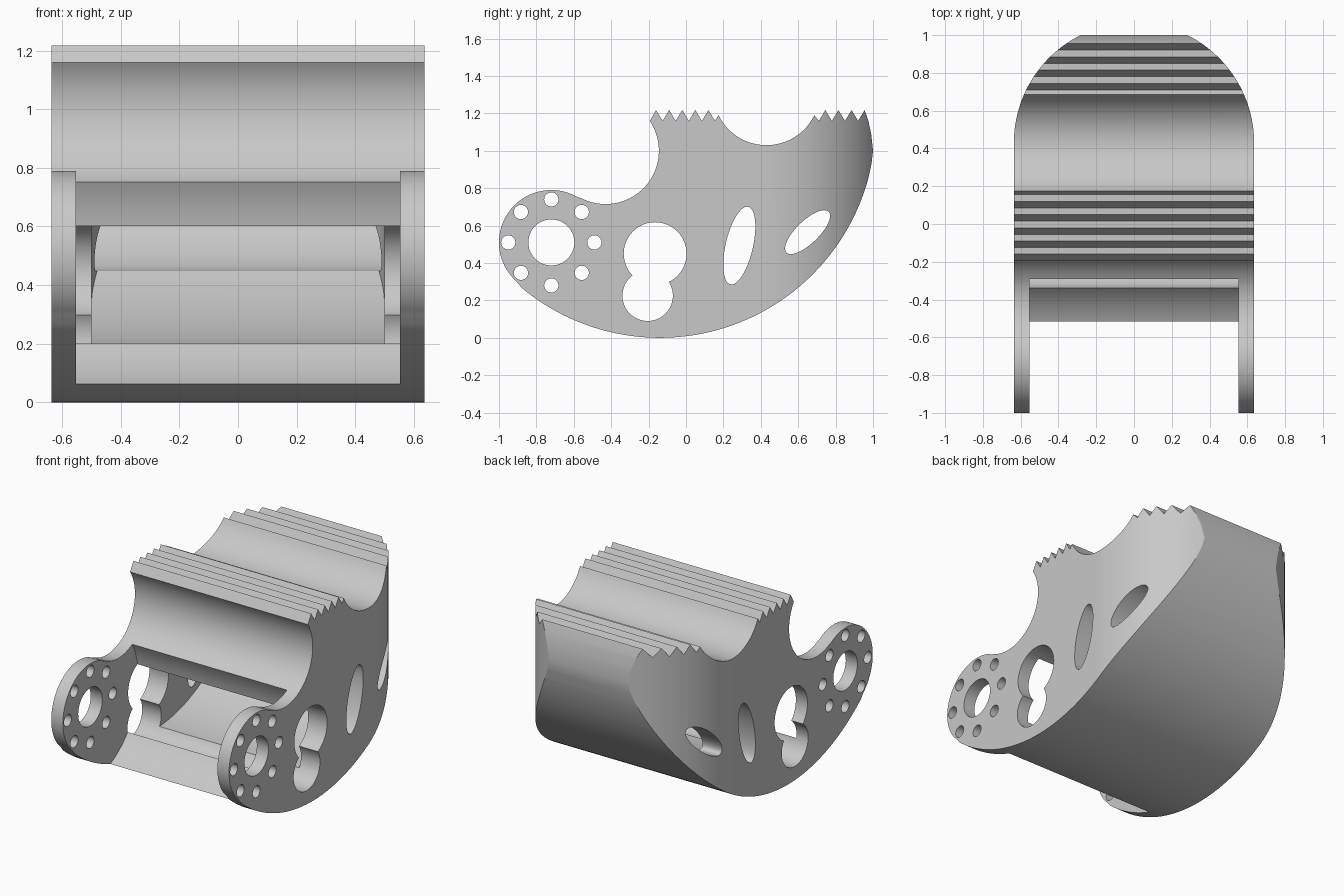
import bpy, bmesh
from math import sin, cos, radians, pi

if "Cube" in bpy.data.objects:
    bpy.data.objects.remove(bpy.data.objects["Cube"], do_unlink=True)

HALF = 0.636          # half width of the body
HUB = (-0.72, 0.51)   # pivot centre in (y, z)
BELLY = (-0.14, 1.155)

grey = bpy.data.materials.new("light_grey")
grey.use_nodes = True
grey.diffuse_color = (0.58, 0.58, 0.58, 1)
grey.node_tree.nodes["Principled BSDF"].inputs["Base Color"].default_value = grey.diffuse_color


def arc(c, r, a0, a1, n):
    """Points on a circle from angle a0 to a1 in degrees."""
    angles = [radians(a0 + (a1 - a0) * i / n) for i in range(n + 1)]
    return [(c[0] + r * cos(a), c[1] + r * sin(a)) for a in angles]


def ellipse(c, a, b, tilt, n=48):
    t = radians(tilt)
    pts = []
    for i in range(n):
        u, v = a * cos(2 * pi * i / n), b * sin(2 * pi * i / n)
        pts.append((c[0] + u * cos(t) - v * sin(t), c[1] + u * sin(t) + v * cos(t)))
    return pts


def prism(name, pts, lo, hi, axis="x"):
    """Extrude a (y, z) outline along x, or an (x, y) outline along z."""
    bm = bmesh.new()
    place = (lambda p, h: (h, p[0], p[1])) if axis == "x" else (lambda p, h: (p[0], p[1], h))
    face = bm.faces.new([bm.verts.new(place(p, lo)) for p in pts])
    ext = bmesh.ops.extrude_face_region(bm, geom=[face], use_keep_orig=True)
    verts = [g for g in ext["geom"] if isinstance(g, bmesh.types.BMVert)]
    step = (hi - lo, 0, 0) if axis == "x" else (0, 0, hi - lo)
    bmesh.ops.translate(bm, verts=verts, vec=step)
    bmesh.ops.recalc_face_normals(bm, faces=bm.faces)
    mesh = bpy.data.meshes.new(name)
    bm.to_mesh(mesh)
    bm.free()
    mesh.materials.append(grey)
    obj = bpy.data.objects.new(name, mesh)
    bpy.context.collection.objects.link(obj)
    return obj


def activate(obj):
    bpy.ops.object.select_all(action="DESELECT")
    obj.select_set(True)
    bpy.context.view_layer.objects.active = obj


def cut(target, cutter, operation="DIFFERENCE"):
    """Apply a boolean and discard the cutter."""
    cutter.hide_render = True
    mod = target.modifiers.new("cut", "BOOLEAN")
    mod.operation, mod.solver, mod.object = operation, "EXACT", cutter
    activate(target)
    bpy.ops.object.modifier_apply(modifier=mod.name)
    bpy.data.objects.remove(cutter, do_unlink=True)


def teeth(first_tip, count, pitch=0.07):
    """Saw teeth as tips with valleys between them."""
    pts = []
    for i in range(count):
        y = first_tip + i * pitch
        pts += [(y, 1.218), (y + pitch / 2, 1.16)]
    return pts


# Side outline: hub, bite, front teeth, scoop, back teeth, round belly
outline = arc(HUB, 0.28, 228.5, 59.4, 40)
outline += arc((-0.43, 1.0), 0.285, 239.4, 394, 40)[1:]
outline += teeth(-0.16, 5)
outline += arc((0.43, 1.315), 0.285, 206, 334, 36)
outline += [(0.71, 1.16)] + teeth(0.745, 4)[:-1]
outline += [(0.975, 1.16), (0.99, 1.09), (1.0, 1.0), (0.992, 0.93)]
outline += arc(BELLY, 1.155, -15, -131.5, 70)[:-1]
body = prism("body", outline, -0.9, 0.9)


def plan(name, r):
    """Plan shape with straight sides and a round back."""
    return prism(name, arc((0, 0.43), r, 0, 180, 64) + [(-r, -1.2), (r, -1.2)], -0.2, 1.5, "z")


cut(body, plan("round_back", HALF), "INTERSECT")

# Slot between the two arms
cut(body, prism("arm_slot", arc(HUB, 0.492, 0, 356.25, 95), -0.553, 0.553))

# Hollow inside following the belly and the round back
hollow = prism("hollow", arc(BELLY, 1.0, 268, 343, 48) + [(-0.05, 0.88), (-0.16, 0.56)], -0.6, 0.6)
cut(hollow, plan("hollow_plan", 0.5), "INTERSECT")
cut(body, hollow)

# Openings through both sides: keyhole, slanted ellipses, hub bore and bolt ring
openings = [
    ((-0.165, 0.45), 0.168, 0.168, 0),
    ((-0.205, 0.225), 0.135, 0.135, 0),
    ((0.285, 0.493), 0.213, 0.073, 77),
    ((0.65, 0.565), 0.157, 0.06, 44),
    (HUB, 0.123, 0.123, 0),
]
openings += [(p, 0.038, 0.038, 0) for p in arc(HUB, 0.23, 0, 315, 7)]
for centre, a, b, tilt in openings:
    cut(body, prism("opening", ellipse(centre, a, b, tilt), -0.8, 0.8))

# Smooth curves, crisp edges
activate(body)
bpy.ops.object.shade_smooth_by_angle(angle=radians(25))
normals = body.modifiers.new("even_normals", "WEIGHTED_NORMAL")
normals.keep_sharp = True
